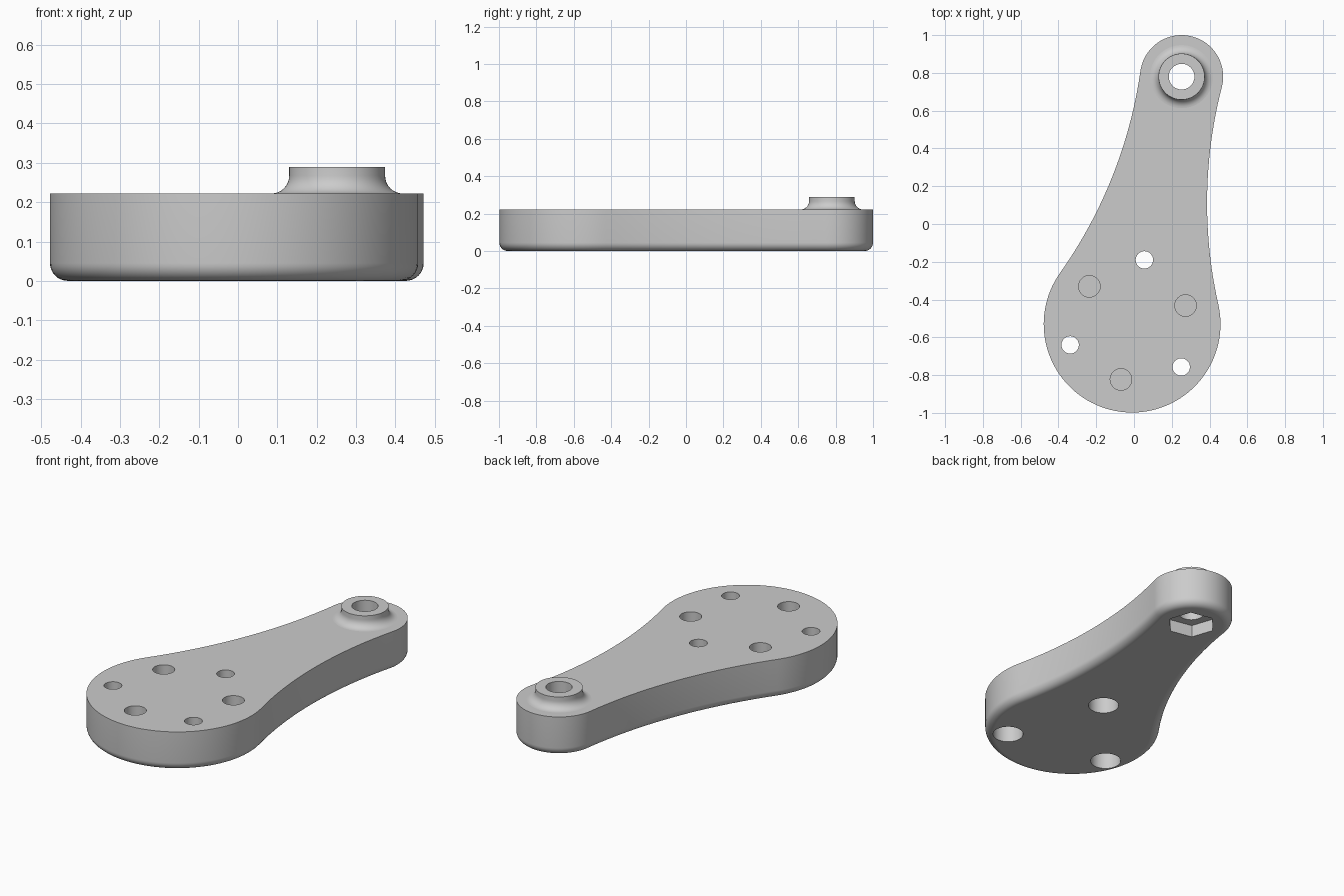
import bpy
import bmesh
from math import pi, sin, cos, radians
from mathutils import Vector

if "Cube" in bpy.data.objects:
    bpy.data.objects.remove(bpy.data.objects["Cube"], do_unlink=True)

HUB, HUB_R = Vector((-0.01, -0.53)), 0.468
TIP, TIP_R = Vector((0.252, 0.78)), 0.22
WAIST_R = 2.45
TOP, BOSS_TOP, FILLET = 0.222, 0.29, 0.045

grey = bpy.data.materials.new("plain grey")
grey.use_nodes = True
colour = (0.6, 0.6, 0.6, 1)
grey.diffuse_color = colour
grey.node_tree.nodes["Principled BSDF"].inputs["Base Color"].default_value = colour


def arc(centre, r, a0, a1, n):
    """Points along an arc, without the last one."""
    angles = [a0 + (a1 - a0) * i / n for i in range(n)]
    return [(centre[0] + r * cos(a), centre[1] + r * sin(a)) for a in angles]


def angle(v):
    return Vector((1, 0)).angle_signed(v) * -1


def waist_centre(side):
    """Centre of the hollow arc that touches both round ends."""
    d = TIP - HUB
    p, q = HUB_R + WAIST_R, TIP_R + WAIST_R
    along = (p * p - q * q + d.length_squared) / (2 * d.length)
    across = (p * p - along * along) ** 0.5
    u = d.normalized()
    return HUB + u * along + Vector((u.y, -u.x)) * across * side


def outline(inset):
    """Arm outline, moved inwards by inset."""
    right, left = waist_centre(1), waist_centre(-1)
    ar, br = angle(right - HUB), angle(right - TIP)
    al, bl = angle(left - HUB), angle(left - TIP)
    return (arc(HUB, HUB_R - inset, al, ar + 2 * pi, 72)
            + arc(right, WAIST_R + inset, ar + pi, br + pi, 24)
            + arc(TIP, TIP_R - inset, br, bl, 48)
            + arc(left, WAIST_R + inset, bl + pi, al + pi, 24))


def loft(name, layers):
    """Closed solid through a stack of (loop, height) layers."""
    bm = bmesh.new()
    rings = [[bm.verts.new((x, y, z)) for x, y in loop] for loop, z in layers]
    for low, high in zip(rings, rings[1:]):
        for i in range(len(low)):
            bm.faces.new((low[i - 1], low[i], high[i], high[i - 1]))
    bm.faces.new(rings[0][::-1])
    bm.faces.new(rings[-1])
    bmesh.ops.recalc_face_normals(bm, faces=bm.faces)
    mesh = bpy.data.meshes.new(name)
    bm.to_mesh(mesh)
    bm.free()
    mesh.materials.append(grey)
    obj = bpy.data.objects.new(name, mesh)
    bpy.context.collection.objects.link(obj)
    return obj


def cylinder(name, centre, r, z0, z1, sides=48, turn=0.0):
    loop = arc(centre, r, turn, turn + 2 * pi, sides)
    return loft(name, [(loop, z0), (loop, z1)])


def combine(target, tool, operation):
    """Apply a boolean and remove the tool object."""
    tool.hide_render = True
    bpy.context.view_layer.objects.active = target
    mod = target.modifiers.new("combine", "BOOLEAN")
    mod.operation, mod.solver, mod.object = operation, "EXACT", tool
    bpy.ops.object.modifier_apply(modifier=mod.name)
    bpy.data.objects.remove(tool, do_unlink=True)


# Arm plate with a rounded lower edge
steps = [pi / 2 * i / 8 for i in range(9)]
layers = [(outline(FILLET * (1 - sin(t))), FILLET * (1 - cos(t))) for t in steps]
arm = loft("arm", layers + [(outline(0), TOP)])

# Raised boss with a flared foot
boss_r = 0.122
profile = [(boss_r + FILLET, TOP - 0.03)]
profile += [(boss_r + FILLET * (1 - sin(t)), TOP + FILLET * (1 - cos(t))) for t in steps]
profile.append((boss_r, BOSS_TOP))
boss = loft("boss", [(arc(TIP, r, 0, 2 * pi, 64), z) for r, z in profile])
combine(arm, boss, "UNION")

# Axle hole and hexagonal nut pocket below it
combine(arm, cylinder("axle_hole", TIP, 0.068, -0.1, 0.4), "DIFFERENCE")
nut_turn = angle(TIP - HUB) - radians(30)
combine(arm, cylinder("nut_pocket", TIP, 0.131, -0.1, 0.07, 6, nut_turn), "DIFFERENCE")

# Screw holes with wide recesses below
for spot in [(0.055, -0.19), (-0.338, -0.64), (0.25, -0.757)]:
    combine(arm, cylinder("screw_hole", spot, 0.046, -0.1, 0.4), "DIFFERENCE")
    combine(arm, cylinder("screw_recess", spot, 0.081, -0.1, 0.12), "DIFFERENCE")

# Blind holes from the top
for spot in [(-0.236, -0.33), (0.273, -0.432), (-0.069, -0.823)]:
    combine(arm, cylinder("blind_hole", spot, 0.057, 0.08, 0.4), "DIFFERENCE")

# Smooth curved walls, flat level faces
bpy.ops.object.select_all(action="DESELECT")
arm.select_set(True)
bpy.context.view_layer.objects.active = arm
bpy.ops.object.shade_smooth_by_angle(angle=radians(30))
for face in arm.data.polygons:
    if abs(face.normal.z) > 0.999:
        face.use_smooth = False
